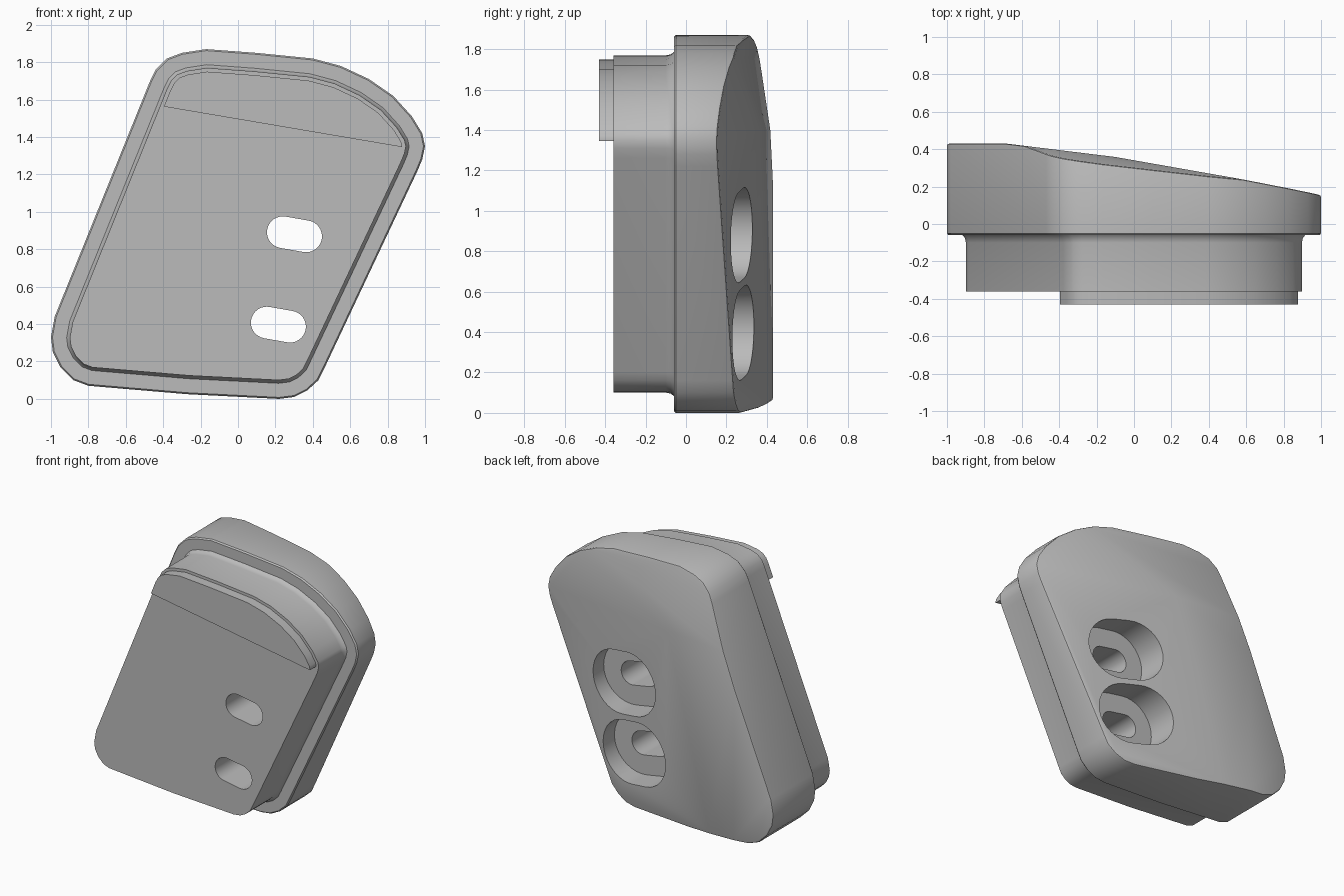
import bpy, bmesh, math
from mathutils import Vector

cube = bpy.data.objects.get("Cube")
if cube:
    bpy.data.objects.remove(cube)

grey = bpy.data.materials.new("plain grey")
grey.use_nodes = True
colour = (0.5, 0.5, 0.5, 1)
grey.diffuse_color = colour
grey.node_tree.nodes["Principled BSDF"].inputs["Base Color"].default_value = colour

# Leaning rounded outline of the flange (x, z), clockwise from the top
OUTLINE = [(-.17, 1.87), (.1, 1.85), (.4, 1.82), (.55, 1.78), (.7, 1.71), (.83, 1.62),
           (.93, 1.51), (.985, 1.42), (1, 1.35), (.985, 1.28), (.96, 1.22), (.46, .16),
           (.43, .1), (.37, .045), (.3, .01), (.22, 0), (-.27, .025), (-.8, .07),
           (-.88, .1), (-.95, .17), (-.99, .25), (-1, .33), (-.98, .44), (-.47, 1.7),
           (-.44, 1.76), (-.38, 1.82), (-.3, 1.85)]


def inset(points, d):
    """Move every side of a clockwise outline inwards by d."""
    result = []
    for i, p in enumerate(points):
        p, a, b = Vector(p), Vector(points[i - 1]), Vector(points[(i + 1) % len(points)])
        e, f = (p - a).normalized(), (b - p).normalized()
        n = Vector((e.y + f.y, -e.x - f.x)).normalized()
        result.append(p + n * d / max(.5, n.dot(Vector((e.y, -e.x)))))
    return result


def loft(levels):
    """Closed solid through outlines given as (points, y)."""
    bm = bmesh.new()
    rings = [[bm.verts.new((x, y, z)) for x, z in pts] for pts, y in levels]
    count = len(rings[0])
    for r, s in zip(rings, rings[1:]):
        for i in range(count):
            j = (i + 1) % count
            bm.faces.new((r[i], r[j], s[j], s[i]))
    bm.faces.new(rings[0])
    bm.faces.new(rings[-1])
    bmesh.ops.recalc_face_normals(bm, faces=bm.faces)
    return bm


def slice_off(bm, point, normal):
    """Cut away the side the normal points to and close the cut."""
    geom = bm.verts[:] + bm.edges[:] + bm.faces[:]
    bmesh.ops.bisect_plane(bm, geom=geom, plane_co=point, plane_no=normal, clear_outer=True)
    bmesh.ops.holes_fill(bm, edges=[e for e in bm.edges if e.is_boundary], sides=0)
    bmesh.ops.recalc_face_normals(bm, faces=bm.faces)


def add_object(name, bm):
    mesh = bpy.data.meshes.new(name)
    bm.to_mesh(mesh)
    bm.free()
    mesh.materials.append(grey)
    obj = bpy.data.objects.new(name, mesh)
    bpy.context.collection.objects.link(obj)
    return obj


def slot(cx, cz, radius, half, y0, y1):
    """Tilted slot-shaped cutter."""
    pts, tilt = [], math.radians(-10)
    for i in range(34):
        side = 1 if i < 17 else -1
        a = math.pi / 2 - math.pi * (i - (i >= 17)) / 16
        x, z = side * half + radius * math.cos(a), radius * math.sin(a)
        pts.append((cx + x * math.cos(tilt) - z * math.sin(tilt),
                    cz + x * math.sin(tilt) + z * math.cos(tilt)))
    cutter = add_object("slot_cutter", loft([(pts, y0), (pts, y1)]))
    cutter.hide_render = True
    return cutter


# Body: front boss, small fillet, flange and back
bm = loft([(inset(OUTLINE, .1), -.36), (inset(OUTLINE, .1), -.1),
           (inset(OUTLINE, .095), -.075), (inset(OUTLINE, .083), -.06),
           (inset(OUTLINE, .008), -.06), (OUTLINE, -.05), (OUTLINE, .43)])

# Slanted back planes, y = a + b*x + c*z
for a, b, c in [(.346, -.123, 0), (.316, -.185, .017), (.486, -.123, -.1)]:
    slice_off(bm, (0, a, 0), Vector((-b, 1, -c)).normalized())

# Softened rim of the back
bmesh.ops.remove_doubles(bm, verts=bm.verts, dist=.006)
rim = [e for e in bm.edges if len(e.link_faces) == 2
       and max(f.normal.y for f in e.link_faces) > .8
       and min(f.normal.y for f in e.link_faces) < .5]
bmesh.ops.bevel(bm, geom=rim, offset=.012, segments=2, profile=.5,
                affect='EDGES', clamp_overlap=True)
body = add_object("body", bm)

# Two counterbored slots
for cx, cz in [(.302, .88), (.216, .397)]:
    for cutter in (slot(cx, cz, .085, .063, -.6, .7), slot(cx, cz, .225, .063, .1, .7)):
        mod = body.modifiers.new("slot", 'BOOLEAN')
        mod.operation, mod.solver, mod.object = 'DIFFERENCE', 'EXACT', cutter
        bpy.context.view_layer.objects.active = body
        bpy.ops.object.modifier_apply(modifier=mod.name)
        bpy.data.objects.remove(cutter)

# Raised lip along the top of the boss
lip_outline = inset(OUTLINE, .12)
bm = loft([(lip_outline, -.43), (lip_outline, -.355)])
slice_off(bm, (.25, 0, 1.453), Vector((-.17, 0, -1)).normalized())
lip = add_object("top_lip", bm)

for obj in (body, lip):
    bpy.ops.object.select_all(action='DESELECT')
    obj.select_set(True)
    bpy.context.view_layer.objects.active = obj
    bpy.ops.object.shade_smooth_by_angle(angle=math.radians(30))
